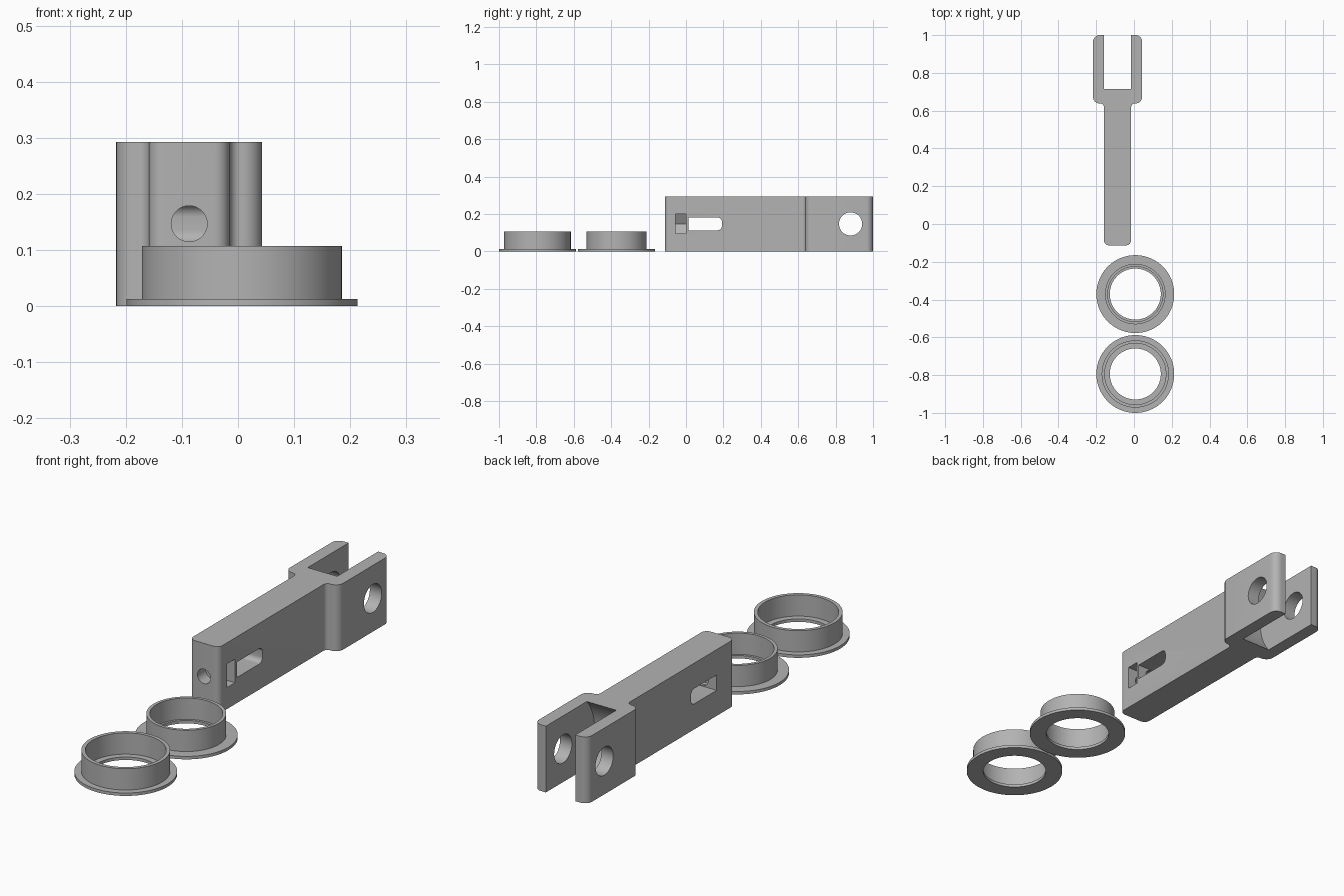
import bpy
import bmesh
import math
from mathutils import Vector

if "Cube" in bpy.data.objects:
    bpy.data.objects.remove(bpy.data.objects["Cube"], do_unlink=True)

grey = bpy.data.materials.new("plain grey")
grey.use_nodes = True
GREY = (0.45, 0.45, 0.45, 1)
grey.diffuse_color = GREY
grey.node_tree.nodes["Principled BSDF"].inputs["Base Color"].default_value = GREY


def finish(bm, name):
    """Turn a bmesh into a named object with the shared material."""
    bmesh.ops.recalc_face_normals(bm, faces=bm.faces[:])
    mesh = bpy.data.meshes.new(name)
    bm.to_mesh(mesh)
    bm.free()
    mesh.materials.append(grey)
    obj = bpy.data.objects.new(name, mesh)
    bpy.context.collection.objects.link(obj)
    return obj


def activate(obj):
    bpy.ops.object.select_all(action='DESELECT')
    obj.select_set(True)
    bpy.context.view_layer.objects.active = obj


def rounded(corners, steps=8):
    """Outline from (u, v, radius) corners, with each corner filleted."""
    out = []
    for i, (u, v, r) in enumerate(corners):
        p = Vector((u, v))
        if r == 0:
            out.append(p)
            continue
        a = (Vector(corners[i - 1][:2]) - p).normalized()
        b = (Vector(corners[(i + 1) % len(corners)][:2]) - p).normalized()
        half = a.angle(b) / 2
        centre = p + (a + b).normalized() * r / math.sin(half)
        start = p + a * r / math.tan(half) - centre
        end = p + b * r / math.tan(half) - centre
        for k in range(steps + 1):
            d = start.lerp(end, k / steps)
            # Even angular spacing along the fillet
            t = start.angle(end) * k / steps
            s = start.angle(end)
            d = (start * math.sin(s - t) + end * math.sin(t)) / math.sin(s)
            out.append(centre + d)
    return out


def arc(u, v, r, a0, a1, n):
    angles = [math.radians(a0 + (a1 - a0) * k / n) for k in range(n + 1)]
    return [Vector((u + r * math.cos(a), v + r * math.sin(a))) for a in angles]


def prism(name, outline, axis, lo, hi):
    """Extrude an outline along x, y or z."""
    place = {'x': lambda p, w: (w, p[0], p[1]),
             'y': lambda p, w: (p[0], w, p[1]),
             'z': lambda p, w: (p[0], p[1], w)}[axis]
    bm = bmesh.new()
    a = [bm.verts.new(place(p, lo)) for p in outline]
    b = [bm.verts.new(place(p, hi)) for p in outline]
    bm.faces.new(a)
    bm.faces.new(b)
    for i in range(len(a)):
        bm.faces.new((a[i - 1], a[i], b[i], b[i - 1]))
    return finish(bm, name)


def cut(obj, cutter):
    cutter.hide_render = True
    mod = obj.modifiers.new("cut", 'BOOLEAN')
    mod.operation = 'DIFFERENCE'
    mod.solver = 'EXACT'
    mod.object = cutter
    activate(obj)
    bpy.ops.object.modifier_apply(modifier=mod.name)
    bpy.data.objects.remove(cutter, do_unlink=True)


def smooth(obj):
    activate(obj)
    bpy.ops.object.shade_smooth_by_angle(angle=math.radians(25))


# Arm body: narrow bar widening into a fork, mirrored about its centre line
MID, HALF, WIDE = -0.087, 0.072, 0.13
HEIGHT, AXIS = 0.293, 0.147
side = [(HALF, -0.113, 0.027), (HALF, 0.638, 0.02),
        (WIDE, 0.638, 0.035), (WIDE, 1.0, 0.035)]
corners = [(MID + u, v, r) for u, v, r in side]
corners += [(MID - u, v, r) for u, v, r in reversed(side)]
arm = prism("fork_arm", rounded(corners), 'z', 0, HEIGHT)

# Fork gap with a hollow round back, then the pivot hole through both prongs
PIVOT = 0.88
gap = arc(PIVOT, AXIS, 0.221, 90, 270, 48) + [Vector((1.1, AXIS - 0.221)),
                                             Vector((1.1, AXIS + 0.221))]
cut(arm, prism("gap_cutter", gap, 'x', MID - HALF, MID + HALF))
hole = arc(PIVOT, AXIS, 0.062, 0, 360, 48)[:-1]
cut(arm, prism("pivot_cutter", hole, 'x', -0.4, 0.3))

# Long side slot, end screw hole and pointed nut pocket open on one side
slot = [(0.013, 0.113, 0), (0.192, 0.113, 0.022),
        (0.192, 0.181, 0.022), (0.013, 0.181, 0)]
cut(arm, prism("slot_cutter", rounded(slot), 'x', -0.4, 0.3))
bore = arc(MID, AXIS, 0.032, 0, 360, 32)[:-1]
cut(arm, prism("screw_cutter", bore, 'y', -0.3, 0.06))
FLAT = 0.052
nut = [(MID - FLAT * 1.155, AXIS), (MID - FLAT * 0.577, AXIS - FLAT), (0.1, AXIS - FLAT),
       (0.1, AXIS + FLAT), (MID - FLAT * 0.577, AXIS + FLAT)]
cut(arm, prism("nut_cutter", nut, 'y', -0.055, 0.001))
smooth(arm)


def flanged_ring(name, y, outer, inner):
    """Collar with a thin base flange and an inner bottom lip."""
    lip, flange, thick, top = 0.135, 0.206, 0.013, 0.107
    profile = [(lip, 0), (flange, 0), (flange, thick), (outer, thick),
               (outer, top), (inner, top), (inner, thick), (lip, thick)]
    bm = bmesh.new()
    verts = [bm.verts.new((r, 0, z)) for r, z in profile]
    edges = [bm.edges.new((verts[i - 1], verts[i])) for i in range(len(verts))]
    bmesh.ops.spin(bm, geom=verts + edges, cent=(0, 0, 0), axis=(0, 0, 1),
                   angle=math.tau, steps=96)
    bmesh.ops.remove_doubles(bm, verts=bm.verts[:], dist=0.0001)
    ring = finish(bm, name)
    ring.location = (0.007, y, 0)
    smooth(ring)


# Two collars, the front one slightly larger
flanged_ring("front_collar", -0.794, 0.178, 0.162)
flanged_ring("back_collar", -0.371, 0.16, 0.146)
